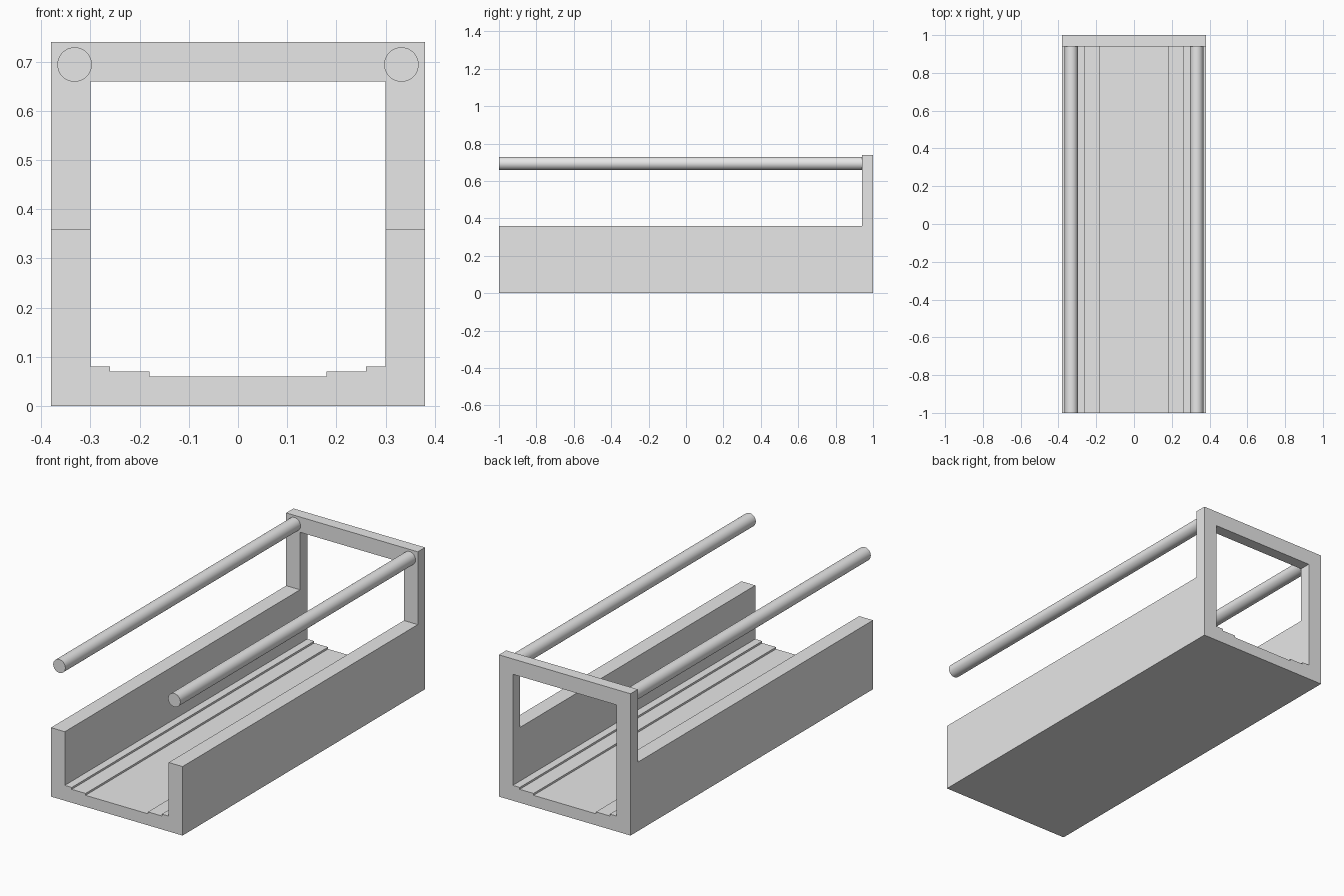
import bpy
import bmesh
from mathutils import Matrix
from math import pi, radians

default = bpy.data.objects.get("Cube")
if default:
    bpy.data.objects.remove(default, do_unlink=True)

grey = bpy.data.materials.new("plain grey")
grey.use_nodes = True
grey.diffuse_color = (0.8, 0.8, 0.8, 1)
grey.node_tree.nodes["Principled BSDF"].inputs["Base Color"].default_value = (0.8, 0.8, 0.8, 1)


def make_object(name, bm):
    bmesh.ops.recalc_face_normals(bm, faces=bm.faces)
    mesh = bpy.data.meshes.new(name)
    bm.to_mesh(mesh)
    bm.free()
    mesh.materials.append(grey)
    obj = bpy.data.objects.new(name, mesh)
    bpy.context.collection.objects.link(obj)
    return obj


def prism(name, profile, y0, y1):
    """Extrude an x-z outline along y."""
    bm = bmesh.new()
    face = bm.faces.new([bm.verts.new((x, y0, z)) for x, z in profile])
    side = bmesh.ops.extrude_face_region(bm, geom=[face])["geom"]
    moved = [g for g in side if isinstance(g, bmesh.types.BMVert)]
    bmesh.ops.translate(bm, verts=moved, vec=(0, y1 - y0, 0))
    return make_object(name, bm)


def mirrored(half):
    """Complete a right-hand outline with its mirror image."""
    return half + [(-x, z) for x, z in reversed(half)]


def carve(target, cutter):
    cutter.hide_render = True
    mod = target.modifiers.new("carve", 'BOOLEAN')
    mod.operation = 'DIFFERENCE'
    mod.solver = 'EXACT'
    mod.object = cutter
    bpy.ops.object.select_all(action='DESELECT')
    bpy.context.view_layer.objects.active = target
    target.select_set(True)
    bpy.ops.object.modifier_apply(modifier=mod.name)
    bpy.data.objects.remove(cutter, do_unlink=True)


# Trough and end frame, carved from one block
body = prism("trough_and_end_frame", mirrored([(0.38, 0), (0.38, 0.74)]), -1, 1)

# Lengthwise opening with a stepped floor
opening = mirrored([(0.18, 0.06), (0.18, 0.07), (0.26, 0.07), (0.26, 0.08),
                    (0.30, 0.08), (0.30, 0.66)])
carve(body, prism("opening_cutter", opening, -1.1, 1.1))

# Clear everything above the side walls, leaving the end frame
clearance = mirrored([(0.5, 0.36), (0.5, 0.9)])
carve(body, prism("clearance_cutter", clearance, -1.1, 0.94))

# Round rails held by the end frame
for name, side in (("left_rail", 1), ("right_rail", -1)):
    bm = bmesh.new()
    bmesh.ops.create_cone(
        bm, cap_ends=True, segments=48, radius1=0.035, radius2=0.035, depth=1.94,
        matrix=Matrix.Translation((side * 0.332, -0.03, 0.694)) @ Matrix.Rotation(pi / 2, 4, 'X'))
    rail = make_object(name, bm)
    bpy.ops.object.select_all(action='DESELECT')
    bpy.context.view_layer.objects.active = rail
    rail.select_set(True)
    bpy.ops.object.shade_smooth_by_angle(angle=radians(30))
